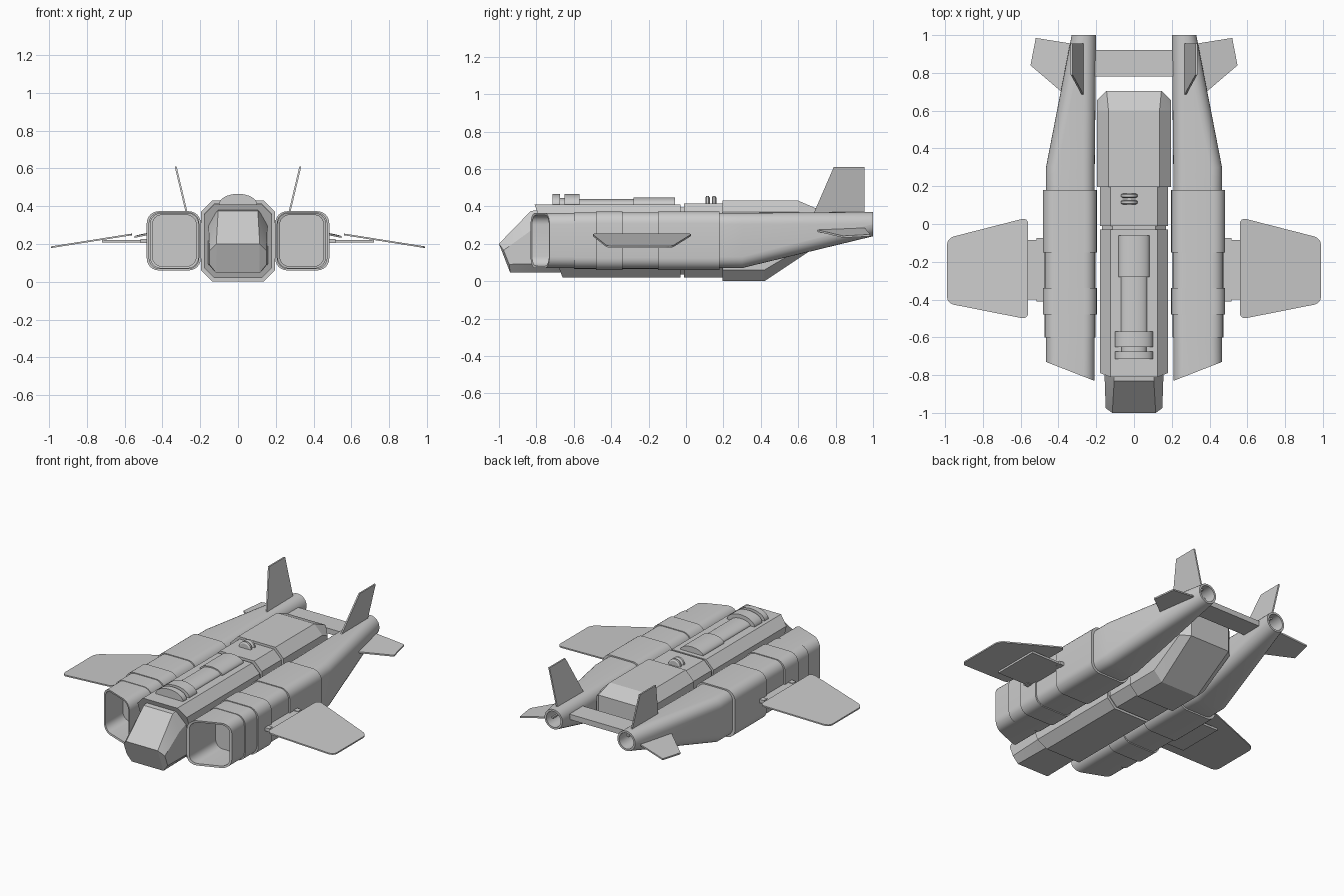
import bpy, bmesh
from math import sin, cos, pi
from mathutils import Vector

if "Cube" in bpy.data.objects:
    bpy.data.objects.remove(bpy.data.objects["Cube"])


def finish(bm, name, angle=0.5):
    bmesh.ops.recalc_face_normals(bm, faces=bm.faces[:])
    me = bpy.data.meshes.new(name)
    bm.to_mesh(me)
    bm.free()
    ob = bpy.data.objects.new(name, me)
    bpy.context.collection.objects.link(ob)
    bpy.ops.object.select_all(action='DESELECT')
    ob.select_set(True)
    bpy.context.view_layer.objects.active = ob
    bpy.ops.object.shade_smooth_by_angle(angle=angle)
    return ob


def loft(name, rings):
    """Closed skin through rings of equal length, capped at both ends."""
    bm = bmesh.new()
    vs = [[bm.verts.new(p) for p in r] for r in rings]
    n = len(vs[0])
    for a, b in zip(vs, vs[1:]):
        for i in range(n):
            j = (i + 1) % n
            bm.faces.new((a[i], a[j], b[j], b[i]))
    bm.faces.new(vs[0])
    bm.faces.new(vs[-1])
    return finish(bm, name)


def hull(name, half_pts):
    """Convex solid from points on the +x side, mirrored."""
    bm = bmesh.new()
    for x, y, z in half_pts:
        bm.verts.new((x, y, z))
        bm.verts.new((-x, y, z))
    r = bmesh.ops.convex_hull(bm, input=bm.verts[:])
    bmesh.ops.dissolve_limit(bm, angle_limit=0.02, verts=bm.verts[:], edges=bm.edges[:])
    return finish(bm, name, 0.2)


def plate(name, pts, offset, rounding=0.0):
    """Thin panel: outline extruded by an offset vector, optional rounded corners."""
    bm = bmesh.new()
    f = bm.faces.new([bm.verts.new(p) for p in pts])
    if rounding:
        bmesh.ops.bevel(bm, geom=bm.verts[:], offset=rounding, segments=4,
                        profile=0.5, affect='VERTICES')
    r = bmesh.ops.extrude_face_region(bm, geom=bm.faces[:], use_keep_orig=True)
    bmesh.ops.translate(bm, vec=Vector(offset),
                        verts=[v for v in r['geom'] if isinstance(v, bmesh.types.BMVert)])
    return finish(bm, name)


def box(name, x0, x1, y0, y1, z0, z1):
    return plate(name, [(x0, y0, z0), (x1, y0, z0), (x1, y1, z0), (x0, y1, z0)],
                 (0, 0, z1 - z0))


def octagon(hw, z0, z1, c, y0, slant=0.0):
    """Right half of a chamfered section; slant moves the lower edge back."""
    pts = [(hw - c, z0), (hw, z0 + c), (hw, z1 - c), (hw - c, z1)]
    return [(x, y0 + slant * (z1 - z) / (z1 - z0), z) for x, z in pts]


def rounded(s, y, x0, x1, z0, z1, r, slant=0.0):
    """Rounded rectangle ring in the xz plane on side s."""
    pts = []
    for k, (cx, cz) in enumerate([(x1 - r, z1 - r), (x0 + r, z1 - r),
                                  (x0 + r, z0 + r), (x1 - r, z0 + r)]):
        for i in range(7):
            a = pi / 2 * (k + i / 6)
            x, z = cx + r * cos(a), cz + r * sin(a)
            pts.append((s * x, y + slant * (x - 0.21), z))
    return pts


# Cockpit nose and fuselage sections
hull("cockpit", [(0.115, -1.0, 0.2), (0.15, -0.975, 0.165), (0.15, -0.945, 0.09),
                 (0.115, -0.94, 0.045), (0.155, -0.83, 0.27), (0.105, -0.83, 0.375)]
     + octagon(0.16, 0.045, 0.395, 0.05, -0.64))
hull("front_fuselage", octagon(0.18, 0.02, 0.41, 0.055, -0.81, 0.15)
     + octagon(0.18, 0.02, 0.41, 0.055, -0.03))
hull("fuselage_joint", octagon(0.17, 0.035, 0.395, 0.055, -0.05)
     + octagon(0.17, 0.035, 0.395, 0.055, 0.02))
hull("middle_fuselage", octagon(0.18, 0.02, 0.415, 0.055, -0.01)
     + octagon(0.18, 0.02, 0.415, 0.055, 0.22))
hull("rear_fuselage", octagon(0.195, 0.0, 0.43, 0.06, 0.195)
     + [(0.135, 0.42, 0.0), (0.195, 0.42, 0.06), (0.135, 0.6, 0.43), (0.195, 0.6, 0.37),
        (0.145, 0.705, 0.385), (0.195, 0.655, 0.345), (0.195, 0.655, 0.2),
        (0.145, 0.705, 0.19)])

# Dorsal turret barrel: stepped round profile along the spine
steps = [(-0.715, -0.675, 0.1, 0.055), (-0.675, -0.65, 0.065, 0.035),
         (-0.65, -0.57, 0.1, 0.055), (-0.57, -0.28, 0.07, 0.03),
         (-0.28, -0.06, 0.082, 0.038)]
rings = [[(w * cos(i * pi / 16), y, 0.41 + h * sin(i * pi / 16)) for i in range(32)]
         for y0, y1, w, h in steps for y in (y0, y1)]
loft("dorsal_barrel", rings)

# Twin discs behind the barrel
for k, y in enumerate((0.115, 0.15)):
    loft(f"spine_disc_{k + 1}",
         [[(-0.025 + r * cos(i * pi / 12), y + d, 0.412 + r * sin(i * pi / 12))
           for i in range(24)]
          for d, r in ((-0.012, 0.034), (-0.006, 0.044), (0.006, 0.044), (0.012, 0.034))])

# Bar joining the two tails
box("tail_crossbar", -0.23, 0.23, 0.78, 0.92, 0.29, 0.325)

for s, side in ((1, "right"), (-1, "left")):
    # Engine nacelle: hollow intake, stepped bands, taper to a round hollow exhaust
    inlet = (0.222, 0.453, 0.082, 0.353, 0.05)
    main = (0.208, 0.466, 0.07, 0.365, 0.06)
    mid = (0.205, 0.473, 0.066, 0.368, 0.06)
    band = (0.197, 0.483, 0.06, 0.373, 0.063)
    tail = (0.2, 0.33, 0.24, 0.37, 0.0649)
    bore = (0.213, 0.317, 0.253, 0.357, 0.0519)
    rows = [(-0.55, inlet, 0), (-0.828, inlet, 0.39), (-0.83, main, 0.39), (-0.6, main, 0),
            (-0.6, mid, 0), (-0.48, mid, 0), (-0.48, band, 0), (-0.34, band, 0),
            (-0.34, mid, 0), (-0.15, mid, 0), (-0.15, band, 0), (0.18, band, 0),
            (0.18, main, 0), (0.3, main, 0), (1.0, tail, 0), (1.0, bore, 0), (0.85, bore, 0)]
    loft(f"{side}_nacelle", [rounded(s, y, *p, sl) for y, p, sl in rows])

    # Wing with its root plate and hinge blocks
    plate(f"{side}_wing", [(s * 0.56, -0.505, 0.246), (s * 0.99, -0.42, 0.178),
                           (s * 0.99, -0.075, 0.178), (s * 0.56, 0.035, 0.246)],
          (0, 0, 0.009), 0.035)
    box(f"{side}_wing_root", *sorted((s * 0.46, s * 0.72)), -0.4, -0.085, 0.208, 0.222)
    for k, y in enumerate((-0.41, -0.11)):
        box(f"{side}_wing_hinge_{k + 1}", *sorted((s * 0.46, s * 0.515)),
            y, y + 0.035, 0.204, 0.226)

    # Canted tail fin
    plate(f"{side}_tail_fin", [(s * 0.262, 0.675, 0.345), (s * 0.325, 0.79, 0.61),
                               (s * 0.325, 0.955, 0.61), (s * 0.262, 0.955, 0.345)],
          (s * 0.01, 0, 0))
    # Drooped stabiliser
    plate(f"{side}_stabiliser", [(s * 0.3, 0.64, 0.282), (s * 0.3, 0.95, 0.282),
                                 (s * 0.52, 0.985, 0.24), (s * 0.548, 0.84, 0.232),
                                 (s * 0.39, 0.705, 0.264)], (0, 0, 0.01))
